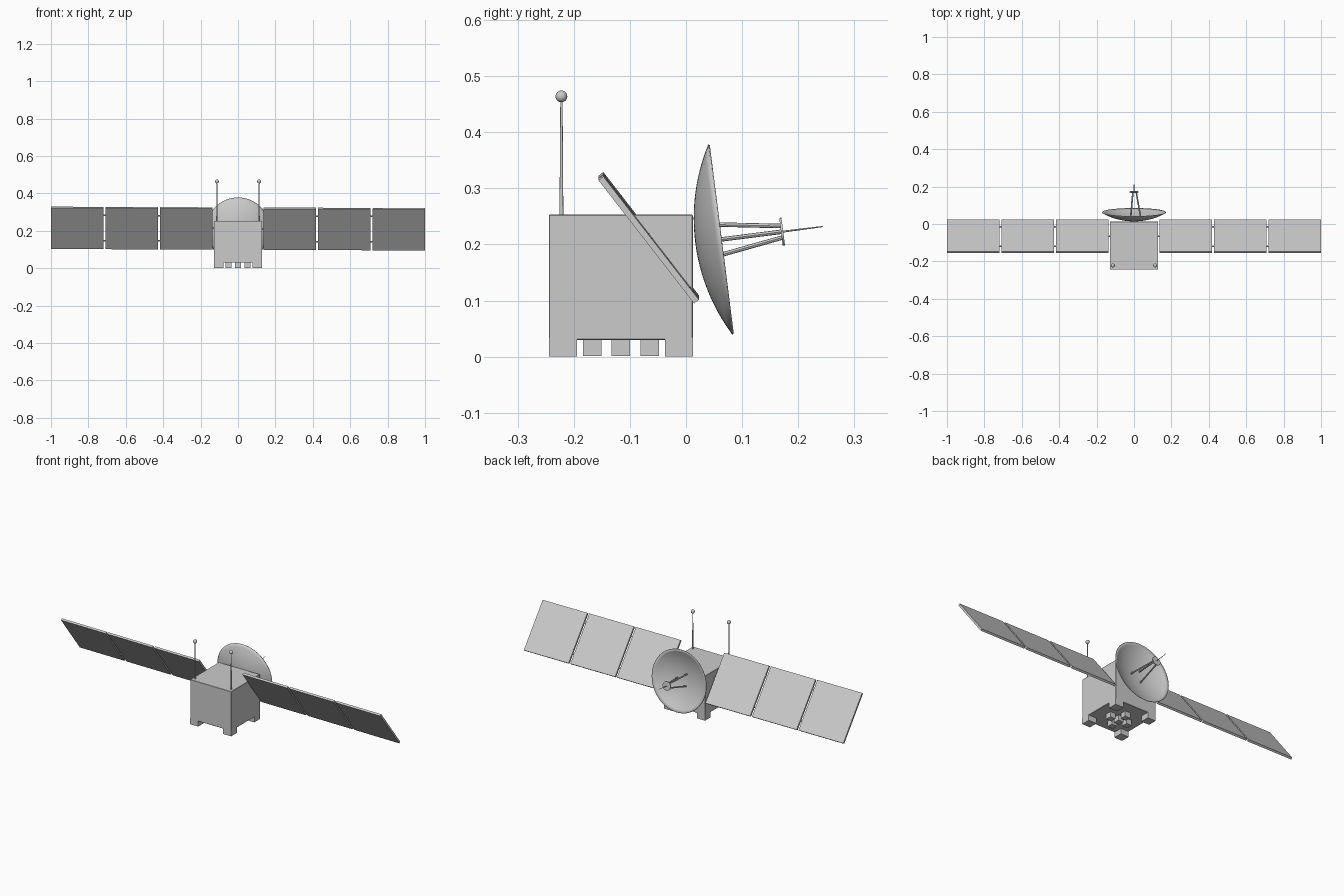
import bpy, math
from mathutils import Vector, Matrix

if "Cube" in bpy.data.objects:
    bpy.data.objects.remove(bpy.data.objects["Cube"])


def box(name, loc, size, rx=0.0, ry=0.0, bevel=0.0):
    bpy.ops.mesh.primitive_cube_add(size=1, location=loc)
    o = bpy.context.object
    o.name = name
    o.data.transform(Matrix.Diagonal((*size, 1)))
    o.rotation_euler = (rx, ry, 0)
    if bevel:
        m = o.modifiers.new("bevel", 'BEVEL')
        m.width = bevel
        m.segments = 1
    return o


def rod(name, a, b, r1, r2=None, sides=12):
    a, b = Vector(a), Vector(b)
    bpy.ops.mesh.primitive_cone_add(vertices=sides, radius1=r1, radius2=r1 if r2 is None else r2,
                                    depth=(b - a).length, location=(a + b) / 2)
    o = bpy.context.object
    o.name = name
    o.rotation_euler = (b - a).to_track_quat('Z', 'Y').to_euler()
    bpy.ops.object.shade_smooth_by_angle()
    return o


# Body with corner feet and small blocks underneath
CY = -0.116
box("body", (0, CY, 0.1415), (0.257, 0.257, 0.223), bevel=0.0015)
for sx in (-1, 1):
    for sy in (-1, 1):
        box("corner_foot", (sx * 0.1035, CY + sy * 0.1035, 0.017), (0.05, 0.05, 0.034))
for dx, dy in ((0, 0), (1, 0), (-1, 0), (0, 1), (0, -1)):
    box("thruster_block", (dx * 0.0515, CY + dy * 0.0515, 0.017), (0.033, 0.033, 0.032))

# Whip antennas with ball tips
for sx in (-1, 1):
    rod("antenna_mast", (sx * 0.113, -0.222, 0.25), (sx * 0.113, -0.222, 0.46), 0.0035, 0.002)
    bpy.ops.mesh.primitive_uv_sphere_add(segments=20, ring_count=12, radius=0.0105,
                                         location=(sx * 0.113, -0.222, 0.464))
    bpy.context.object.name = "antenna_ball"
    bpy.ops.object.shade_smooth_by_angle()

# Solar wings: three tilted panels per side, joined by hinge rods
TILT = math.radians(-52.2)
PY, SLOPE = -0.0665, 0.004
along = Vector((0, math.cos(TILT), math.sin(TILT)))


def wing_point(x, offset):
    return Vector((x, PY, 0.212 - SLOPE * x)) + along * offset


for s in (-1, 1):
    for i in range(3):
        x = s * (0.277 + 0.2915 * i)
        box("solar_panel", wing_point(x, 0), (0.28, 0.278, 0.011), rx=TILT, ry=SLOPE)
        for off in (-0.086, 0.086):
            inner = x - s * 0.165
            if i > 0:
                rod("panel_hinge", wing_point(inner, off), wing_point(x - s * 0.13, off), 0.004)
    rod("wing_axle", wing_point(s * 0.1, 0), wing_point(s * 0.16, 0), 0.004)

# Dish: thin spherical cap lathed about a slightly raised axis
axis = Vector((0, 0.992, 0.126)).normalized()
vertex = Vector((0, 0.0195, 0.2035))
side = Vector((1, 0, 0))
up = side.cross(axis)
R, RIM, SEG, RINGS = 0.344, 0.1695, 64, 12


def dish_point(h, r, angle):
    return vertex + axis * h + (side * math.cos(angle) + up * math.sin(angle)) * r


verts, faces = [vertex], []
for j in range(1, RINGS + 1):
    r = RIM * j / RINGS
    h = R - math.sqrt(R * R - r * r)
    verts += [dish_point(h, r, 2 * math.pi * k / SEG) for k in range(SEG)]
for k in range(SEG):
    n = (k + 1) % SEG
    faces.append((0, 1 + k, 1 + n))
    for j in range(RINGS - 1):
        a = 1 + j * SEG
        faces.append((a + k, a + SEG + k, a + SEG + n, a + n))
mesh = bpy.data.meshes.new("dish")
mesh.from_pydata(verts, [], faces)
dish = bpy.data.objects.new("dish", mesh)
bpy.context.collection.objects.link(dish)
solid = dish.modifiers.new("thickness", 'SOLIDIFY')
solid.thickness = 0.003
solid.offset = 1
bpy.ops.object.select_all(action='DESELECT')
dish.select_set(True)
bpy.context.view_layer.objects.active = dish
bpy.ops.object.shade_smooth_by_angle()

# Feed: tripod, end plate and needle
for k in range(3):
    ang = 2 * math.pi * k / 3
    rod("feed_strut", dish_point(0.002, 0.038, ang), dish_point(0.152, 0.012, ang), 0.004)
rod("feed_plate", dish_point(0.151, 0, 0), dish_point(0.155, 0, 0), 0.025, sides=32)
rod("feed_needle", dish_point(0.15, 0, 0), dish_point(0.226, 0, 0), 0.0018, 0.001)
